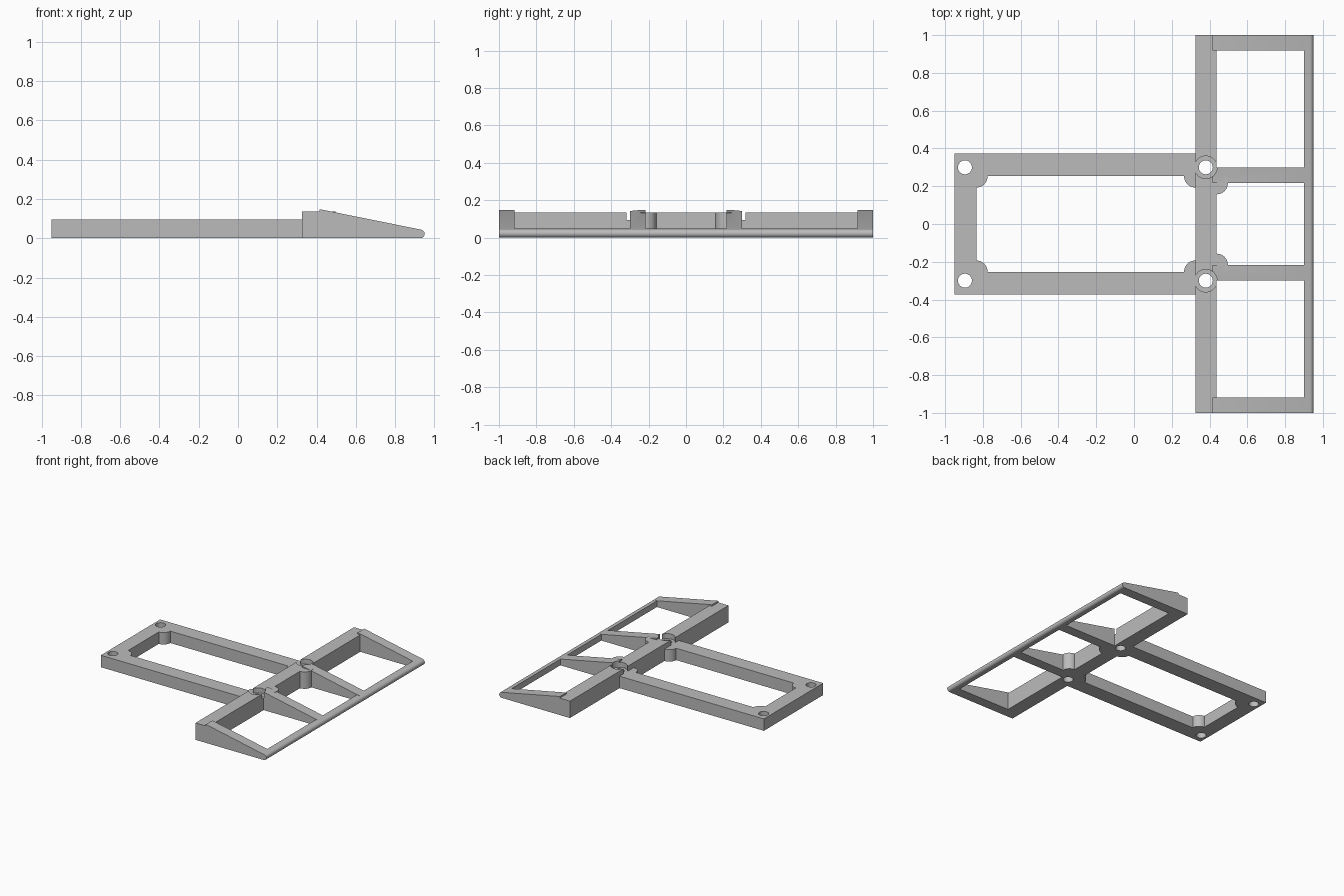
import bpy, bmesh, math
from mathutils import Vector

if "Cube" in bpy.data.objects:
    bpy.data.objects.remove(bpy.data.objects["Cube"], do_unlink=True)

grey = bpy.data.materials.new("plain_grey")
grey.use_nodes = True
COLOUR = (0.5, 0.5, 0.5, 1)
grey.diffuse_color = COLOUR
grey.node_tree.nodes["Principled BSDF"].inputs["Base Color"].default_value = COLOUR


def prism(name, points, extrude):
    """Extrude a flat outline along a vector."""
    bm = bmesh.new()
    face = bm.faces.new([bm.verts.new(p) for p in points])
    new = bmesh.ops.extrude_face_region(bm, geom=[face])["geom"]
    verts = [g for g in new if isinstance(g, bmesh.types.BMVert)]
    bmesh.ops.translate(bm, verts=verts, vec=Vector(extrude))
    bmesh.ops.recalc_face_normals(bm, faces=bm.faces)
    mesh = bpy.data.meshes.new(name)
    bm.to_mesh(mesh)
    bm.free()
    mesh.materials.append(grey)
    obj = bpy.data.objects.new(name, mesh)
    bpy.context.collection.objects.link(obj)
    return obj


def box(name, x0, x1, y0, y1, z0, z1):
    return prism(name, [(x0, y0, z0), (x1, y0, z0), (x1, y1, z0), (x0, y1, z0)],
                 (0, 0, z1 - z0))


def arc(cx, cy, r, start, end, n):
    steps = [math.radians(start + (end - start) * i / n) for i in range(n + 1)]
    return [(cx + r * math.cos(a), cy + r * math.sin(a)) for a in steps]


def cylinder(name, x, y, r, z0, z1):
    ring = arc(x, y, r, 0, 360, 40)[:-1]
    return prism(name, [(px, py, z0) for px, py in ring], (0, 0, z1 - z0))


FRAME_H, RAIL_H = 0.095, 0.135
RAIL_X0, RAIL_X1 = 0.325, 0.437
TIP = arc(0.928, 0.022, 0.022, -90, 78, 14)   # rounded front edge

# Rear frame slab and long cross rail
frame = box("rear_frame", -0.95, RAIL_X0, -0.374, 0.374, 0, FRAME_H)
rail = box("cross_rail", RAIL_X0, RAIL_X1, -1, 1, 0, RAIL_H)
opening = box("opening_cutter", -0.835, 0.5, -0.253, 0.253, -0.1, 0.3)
parts, cutters = [frame, rail], []

# Rounded leading bar
bar = [(0.9, 0)] + TIP + [(0.9, 0.049)]
parts.append(prism("leading_bar", [(x, -1, z) for x, z in bar], (0, 2, 0)))

# Wedge ribs, corner bosses and screw holes on both sides
rib = [(0.415, 0)] + TIP + [(0.42, 0.147), (0.415, 0.147)]
for side, s in (("left", 1), ("right", -1)):
    for kind, inner, outer in (("inner", 0.217, 0.3), ("outer", 0.918, 1.0)):
        parts.append(prism(f"{side}_{kind}_rib", [(x, s * inner, z) for x, z in rib],
                           (0, s * (outer - inner), 0)))
    for kind, x, y, h in (("rear", -0.835, 0.253, FRAME_H),
                          ("middle", RAIL_X0, 0.253, FRAME_H),
                          ("front", RAIL_X1, 0.217, RAIL_H)):
        parts.append(cylinder(f"{side}_{kind}_boss", x, s * y, 0.06, 0, h))
    for x in (-0.895, 0.38):
        cutters.append(cylinder("hole_cutter", x, s * 0.3, 0.037, -0.1, 0.3))
    cutters.append(cylinder("counterbore_cutter", 0.38, s * 0.3, 0.06, FRAME_H, 0.3))


def cut(obj, cutter):
    mod = obj.modifiers.new("cut", "BOOLEAN")
    mod.operation = "DIFFERENCE"
    mod.solver = "EXACT"
    mod.object = cutter


def overlaps(a, b):
    for i in range(3):
        ca = [v.co[i] for v in a.data.vertices]
        cb = [v.co[i] for v in b.data.vertices]
        if max(ca) <= min(cb) or max(cb) <= min(ca):
            return False
    return True


# Cut the opening and the holes out of every part they touch
cut(frame, opening)
for obj in parts:
    for cutter in cutters:
        if overlaps(obj, cutter):
            cut(obj, cutter)
bpy.context.view_layer.update()
graph = bpy.context.evaluated_depsgraph_get()
baked = [bpy.data.meshes.new_from_object(obj.evaluated_get(graph)) for obj in parts]
for obj, mesh in zip(parts, baked):
    obj.modifiers.clear()
    obj.data = mesh
for cutter in cutters + [opening]:
    bpy.data.objects.remove(cutter, do_unlink=True)

# Smooth the round surfaces, keep the edges sharp
bpy.ops.object.select_all(action="DESELECT")
for obj in parts:
    obj.select_set(True)
bpy.context.view_layer.objects.active = frame
bpy.ops.object.shade_smooth_by_angle(angle=math.radians(30))
